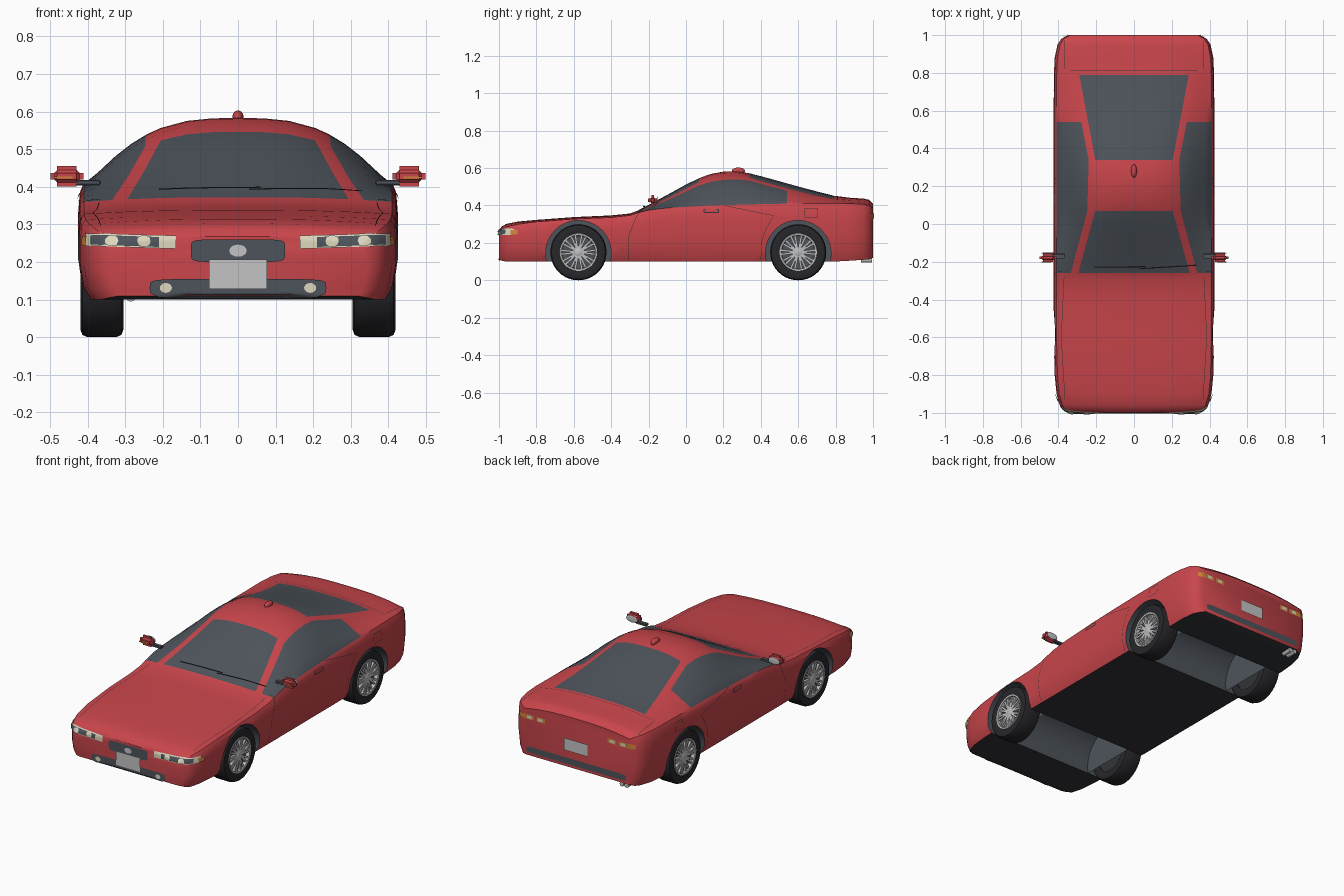
import bpy, bmesh, math
from math import cos, sin, pi
from mathutils import Vector, Matrix
from mathutils.bvhtree import BVHTree

if "Cube" in bpy.data.objects:
    bpy.data.objects.remove(bpy.data.objects["Cube"])


def material(name, *rgb):
    m = bpy.data.materials.new(name)
    m.use_nodes = True
    m.diffuse_color = (*rgb, 1)
    m.node_tree.nodes["Principled BSDF"].inputs["Base Color"].default_value = (*rgb, 1)
    return m


RED = material("red paint", .58, .06, .07)
GREY = material("grey glass", .075, .088, .105)
DARK = material("dark underside", .032, .034, .038)
TYRE = material("tyre rubber", .02, .02, .024)
SILVER = material("silver metal", .52, .52, .53)
CREAM = material("lamp cream", .72, .68, .52)
ORANGE = material("indicator orange", .62, .22, .04)
PLATE = material("plate grey", .55, .55, .55)


def finish(name, bm, mats, angle=35):
    mesh = bpy.data.meshes.new(name)
    bm.to_mesh(mesh)
    bm.free()
    ob = bpy.data.objects.new(name, mesh)
    bpy.context.collection.objects.link(ob)
    for m in mats:
        mesh.materials.append(m)
    smooth(ob, angle)
    return ob


def smooth(ob, angle):
    bpy.ops.object.select_all(action='DESELECT')
    ob.select_set(True)
    bpy.context.view_layer.objects.active = ob
    bpy.ops.object.shade_smooth_by_angle(angle=math.radians(angle))


def interp(keys, y):
    if y <= keys[0][0]:
        return keys[0][1]
    for (a, p), (b, q) in zip(keys, keys[1:]):
        if y <= b:
            return p + (q - p) * (y - a) / (b - a)
    return keys[-1][1]


# Body stations: y, half width, floor, shoulder height, centre height
STATIONS = [
    (-1, .34, .11, .245, .268), (-.985, .37, .105, .27, .288), (-.96, .392, .1, .286, .302),
    (-.9, .41, .1, .3, .314), (-.8, .42, .1, .313, .323), (-.6, .425, .1, .328, .338),
    (-.4, .425, .1, .336, .347), (-.3, .425, .1, .347, .357), (-.26, .425, .1, .36, .372),
    (-.2, .425, .1, .375, .403), (-.1, .425, .1, .387, .457), (0, .425, .1, .393, .512),
    (.07, .425, .1, .396, .546), (.13, .425, .1, .4, .568), (.2, .425, .1, .402, .581),
    (.27, .425, .1, .404, .583), (.34, .425, .1, .406, .572), (.44, .425, .1, .408, .546),
    (.54, .425, .1, .41, .518), (.65, .425, .1, .41, .488), (.79, .424, .1, .412, .452),
    (.88, .42, .105, .41, .441), (.95, .405, .11, .407, .437), (.98, .385, .112, .4, .43),
    (1, .35, .12, .385, .41)]
PILLAR_OUT = [(-.26, .335), (.07, .247), (.34, .24), (.54, .28), (.79, .335)]
PILLAR_IN = [(-.26, .295), (.07, .205), (.34, .205), (.79, .29)]


def section(y, w, z0, b, t):
    h, xb = b - z0, .965 * w
    pts = [(0, z0), (.93 * w, z0), (.975 * w, z0 + .15 * h), (w, z0 + .45 * h),
           (w, z0 + .75 * h), (.99 * w, z0 + .92 * h), (xb, b)]
    xa = min(interp(PILLAR_OUT, y), .82 * xb)
    xw = min(interp(PILLAR_IN, y), .72 * xb)
    xs = [xb + (xa - xb) * i / 4 for i in range(1, 5)] + [xw, xw * .66, xw * .33, 0]
    pts += [(x, b + (t - b) * (1 - (x / xb) ** 3) ** 1.2) for x in xs]
    return pts + [(-x, z) for x, z in pts[-2:0:-1]]


# Lofted body shell, coloured by column and row
bm = bmesh.new()
rings = [[bm.verts.new((x, s[0], z)) for x, z in section(*s)] for s in STATIONS]
n = len(rings[0])
for r, (ra, rb) in enumerate(zip(rings, rings[1:])):
    y0, y1 = STATIONS[r][0], STATIONS[r + 1][0]
    for j in range(n):
        f = bm.faces.new((ra[j], ra[(j + 1) % n], rb[(j + 1) % n], rb[j]))
        k = min(j, n - 1 - j)
        side = 6 <= k <= 9 and y0 >= -.26 and y1 <= .54
        screen = k >= 11 and (-.26 <= y0 and y1 <= .07 or .34 <= y0 and y1 <= .79)
        f.material_index = 2 if k == 0 else 1 if side or screen else 0
bm.faces.new(rings[0])
bm.faces.new(rings[-1])
bmesh.ops.recalc_face_normals(bm, faces=bm.faces)
TREE = BVHTree.FromBMesh(bm)
body = finish("body_shell", bm, [RED, GREY, DARK])

# Full-width wheel wells
AXLES = (-.575, .6)
for y in AXLES:
    bm = bmesh.new()
    bmesh.ops.create_cone(bm, cap_ends=True, segments=48, radius1=.175, radius2=.175, depth=1.2,
                          matrix=Matrix.Translation((0, y, .145)) @ Matrix.Rotation(pi / 2, 4, 'Y'))
    for f in bm.faces:
        f.material_index = 1
    cutter = finish("well_cutter", bm, [RED, GREY, DARK])
    cutter.hide_render = True
    mod = body.modifiers.new("well", 'BOOLEAN')
    mod.operation, mod.solver, mod.object = 'DIFFERENCE', 'EXACT', cutter
    bpy.context.view_layer.objects.active = body
    bpy.ops.object.modifier_apply(modifier=mod.name)
    bpy.data.objects.remove(cutter)
smooth(body, 35)


# Thin plates projected onto the body
def project(view, s, a, b, lift):
    org, d = {'front': ((a * s, -2, b), (0, 1, 0)), 'rear': ((a * s, 2, b), (0, -1, 0)),
              'top': ((a * s, b, 2), (0, 0, -1)), 'side': ((2 * s, a, b), (-s, 0, 0))}[view]
    hit, normal, _, _ = TREE.ray_cast(Vector(org), Vector(d))
    if hit is None:
        hit, normal, _, _ = TREE.find_nearest(Vector(org) + 1.1 * Vector(d))
    return hit + normal * lift, Vector(d)


def patch(name, rows, view, mat, lift=.004, both=True):
    for s in ((1, -1) if both else (1,)):
        bm = bmesh.new()
        grid = [[bm.verts.new(project(view, s, a, b, lift)[0]) for a, b in row] for row in rows]
        for p, q in zip(grid, grid[1:]):
            for i in range(len(p) - 1):
                bm.faces.new((p[i], p[i + 1], q[i + 1], q[i]))
        bmesh.ops.remove_doubles(bm, verts=bm.verts, dist=.0001)
        bm.normal_update()
        d = project(view, s, *rows[0][0], 0)[1]
        for f in bm.faces:
            if f.normal.dot(d) > 0:
                f.normal_flip()
        finish(name, bm, [mat])


def quad(p0, p1, p2, p3, nx=14, ny=4):
    p0, p1, p2, p3 = map(Vector, (p0, p1, p2, p3))
    return [[p0.lerp(p1, i / nx).lerp(p3.lerp(p2, i / nx), j / ny) for i in range(nx + 1)]
            for j in range(ny + 1)]


def blob(cx, cz, rx, rz, power=2, seg=32):
    def e(v):
        return math.copysign(abs(v) ** (2 / power), v)
    ring = [(e(cos(2 * pi * i / seg)), e(sin(2 * pi * i / seg))) for i in range(seg + 1)]
    return [[(cx + rx * k * c, cz + rz * k * s) for c, s in ring] for k in (0, .35, .7, 1)]


def line(points, w=.0025):
    pts = [Vector(a).lerp(Vector(b), i / 6) for a, b in zip(points, points[1:]) for i in range(6)]
    pts.append(Vector(points[-1]))
    rows = []
    for i, p in enumerate(pts):
        t = (pts[min(i + 1, len(pts) - 1)] - pts[max(i - 1, 0)]).normalized() * w / 2
        rows.append([(p.x - t.y, p.y + t.x), (p.x + t.y, p.y - t.x)])
    return rows


# Front face
patch("grille", blob(0, .23, .125, .03, 7), 'front', GREY, both=False)
patch("front_badge", blob(0, .23, .023, .016), 'front', PLATE, .007, False)
patch("front_plate", quad((-.077, .128), (.077, .128), (.077, .206), (-.077, .206)), 'front', PLATE, .008, False)
patch("lower_intake", blob(0, .131, .235, .024, 6), 'front', GREY, both=False)
patch("fog_lamp", blob(.192, .131, .016, .013), 'front', CREAM, .007)
patch("headlight", quad((.165, .235), (.402, .243), (.402, .275), (.165, .268)), 'front', CREAM)
patch("headlight_inner", quad((.21, .24), (.388, .246), (.388, .27), (.21, .263)), 'front', GREY, .006)
for x in (.25, .335):
    patch("headlight_lens", blob(x, .254, .017, .013), 'front', CREAM, .008)
patch("front_indicator", quad((-.935, .243), (-.9, .245), (-.9, .268), (-.935, .268), 5), 'side', ORANGE, .007)

# Rear face
patch("tail_lamp_outer", quad((.27, .33), (.372, .33), (.372, .357), (.27, .357)), 'rear', ORANGE)
patch("tail_lamp_inner", quad((.2, .33), (.255, .33), (.255, .357), (.2, .357)), 'rear', ORANGE)
patch("reverse_lamp", quad((.215, .335), (.245, .335), (.245, .352), (.215, .352)), 'rear', CREAM, .006)
patch("tail_lamp_lens", quad((.285, .335), (.315, .335), (.315, .352), (.285, .352)), 'rear', CREAM, .006)
patch("rear_plate", quad((-.075, .215), (.075, .215), (.075, .285), (-.075, .285)), 'rear', PLATE, .007, False)
patch("rear_bumper_strip", blob(0, .155, .32, .018, 8), 'rear', GREY, both=False)

# Panel seams, fuel flap and handles
patch("door_front_seam", line([(-.31, .11), (-.305, .24), (-.27, .33), (-.25, .365)]), 'side', DARK, .002)
patch("door_rear_seam", line([(.4, .11), (.405, .21), (.43, .28), (.47, .345), (.2, .4)]), 'side', DARK, .002)
patch("fuel_flap_seam", line([(.635, .335), (.705, .335), (.705, .385), (.635, .385), (.635, .335)]), 'side', DARK, .002)
patch("door_handle", blob(.135, .37, .042, .011, 6), 'side', DARK, .003)
patch("door_handle_grip", blob(.135, .371, .036, .007, 6), 'side', RED, .005)
patch("bonnet_seam", line([(.365, -.93), (.385, -.6), (.37, -.28)]), 'top', DARK, .002)
patch("boot_seam", line([(.37, .97), (.365, .81), (0, .81)]), 'top', DARK, .002)
patch("wiper", line([(-.21, -.225), (.06, -.222)], .006), 'top', TYRE, .008, False)
patch("wiper", line([(.03, -.232), (.33, -.215)], .006), 'top', TYRE, .008, False)


# Solids of revolution about the x axis
def lathe(name, profile, centre, s, mat, closed=False, seg=40):
    bm = bmesh.new()
    prof = profile + profile[:1] if closed else profile
    rows = [[bm.verts.new((centre[0] + x * s, centre[1] + r * cos(2 * pi * i / seg),
                           centre[2] + r * sin(2 * pi * i / seg))) for i in range(seg)] for r, x in prof]
    for p, q in zip(rows, rows[1:]):
        for i in range(seg):
            bm.faces.new((p[i], p[(i + 1) % seg], q[(i + 1) % seg], q[i]))
    bmesh.ops.remove_doubles(bm, verts=bm.verts, dist=.0001)
    bmesh.ops.recalc_face_normals(bm, faces=bm.faces)
    return finish(name, bm, [mat])


def solid(name, kind, centre, size, mat, bevel=0):
    bm = bmesh.new()
    m = Matrix.Translation(centre) @ Matrix.Diagonal((*size, 1))
    if kind == 'ball':
        bmesh.ops.create_uvsphere(bm, u_segments=24, v_segments=14, radius=.5, matrix=m)
    else:
        bmesh.ops.create_cube(bm, size=1, matrix=m)
    if bevel:
        bmesh.ops.bevel(bm, geom=bm.edges[:], offset=bevel, segments=3, affect='EDGES')
    return finish(name, bm, [mat])


TYRE_PROFILE = [(.098, -.05), (.13, -.057), (.144, -.052), (.15, -.038), (.15, .038),
                (.144, .052), (.13, .057), (.098, .05)]
for s in (1, -1):
    for y in AXLES:
        c = (.362 * s, y, .15)
        lathe("tyre", TYRE_PROFILE, c, s, TYRE, True)
        lathe("rim", [(.102, .049), (.1, .054), (.091, .053), (.088, .03)], c, s, SILVER)
        lathe("rim_back", [(.092, .032), (.0, .032)], c, s, GREY)
        lathe("hub_back", [(.1, -.045), (.0, -.045)], c, s, DARK)
        lathe("hub_cap", [(.024, .03), (.024, .046), (.018, .05), (0, .05)], c, s, SILVER)
        bm = bmesh.new()
        for i in range(20):
            a = 2 * pi * (i // 2) / 10 + (.12 if i % 2 else -.12)
            bmesh.ops.create_cube(bm, size=1, matrix=Matrix.Translation(c) @ Matrix.Rotation(a, 4, 'X')
                                  @ Matrix.Translation((.04 * s, .055, 0)) @ Matrix.Diagonal((.016, .076, .011, 1)))
        finish("wheel_spokes", bm, [SILVER])
        # Inner wall of the wheel well
        bm = bmesh.new()
        bm.faces.new([bm.verts.new((.298 * s, y + .176 * cos(a), .145 + .176 * sin(a)))
                      for a in [-.25 + (pi + .5) * i / 28 for i in range(29)]])
        finish("well_inner_wall", bm, [GREY])

    # Door mirror
    solid("mirror_arm", 'box', (.4 * s, -.17, .411), (.07, .025, .014), GREY, .003)
    solid("mirror_housing", 'box', (.455 * s, -.178, .428), (.088, .048, .054), RED, .018)
    solid("mirror_glass", 'ball', (.455 * s, -.154, .428), (.072, .006, .04), PLATE)
    solid("mirror_indicator", 'box', (.465 * s, -.201, .425), (.05, .006, .006), ORANGE)

# Roof antenna and exhaust
solid("roof_antenna", 'ball', (0, .28, .585), (.03, .07, .036), RED)
for x in (-.285, -.315):
    bm = bmesh.new()
    bmesh.ops.create_cone(bm, cap_ends=True, segments=20, radius1=.013, radius2=.013, depth=.06,
                          matrix=Matrix.Translation((x, .965, .108)) @ Matrix.Rotation(pi / 2, 4, 'X'))
    finish("exhaust_pipe", bm, [SILVER])
